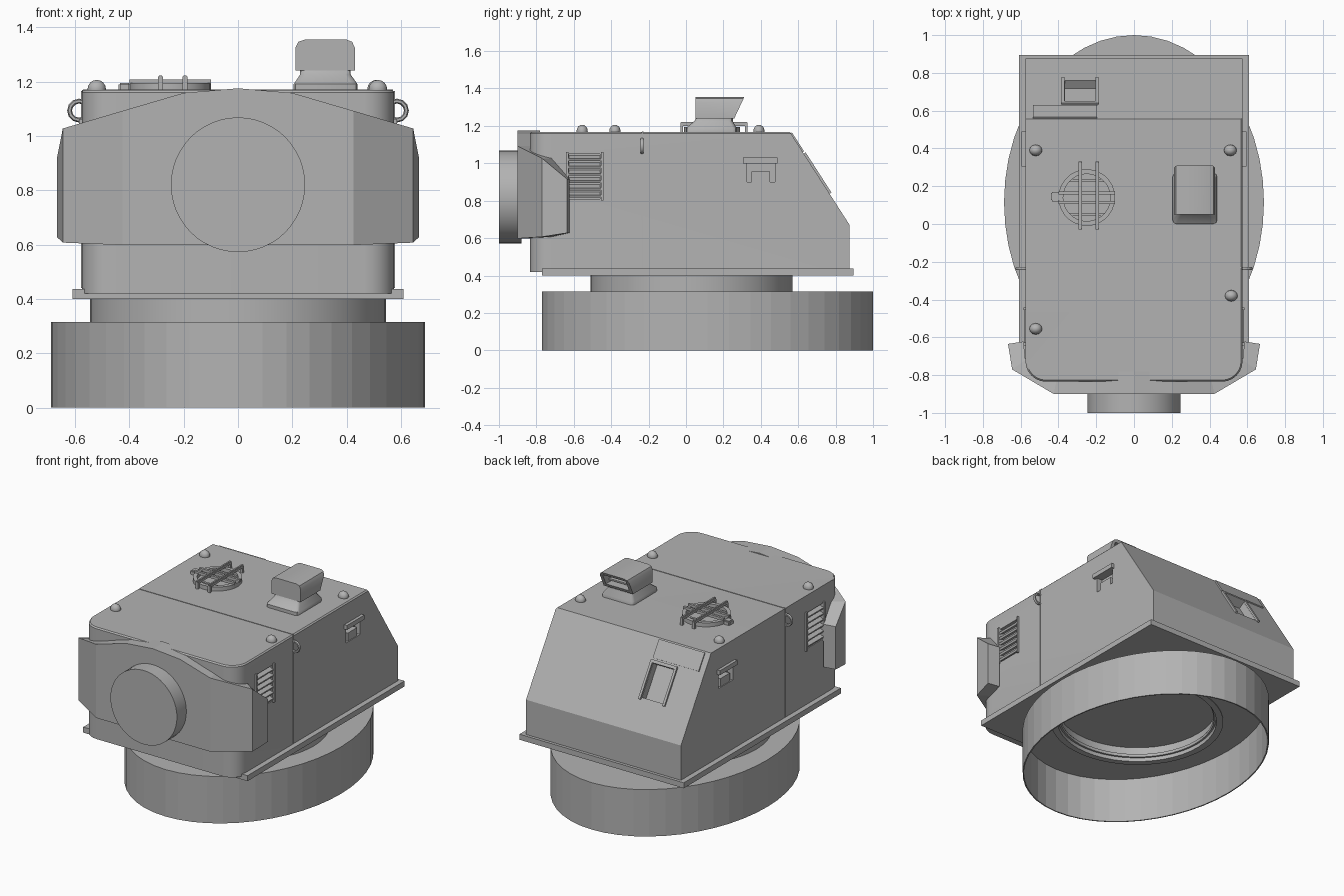
import bpy, bmesh, math
from mathutils import Vector, Matrix

if "Cube" in bpy.data.objects:
    bpy.data.objects.remove(bpy.data.objects["Cube"])

GREY = bpy.data.materials.new("armour grey")
GREY.diffuse_color = (0.45, 0.45, 0.45, 1)
GREY.use_nodes = True
GREY.node_tree.nodes["Principled BSDF"].inputs["Base Color"].default_value = GREY.diffuse_color


def finish(name, bm, smooth=None):
    bmesh.ops.recalc_face_normals(bm, faces=bm.faces)
    me = bpy.data.meshes.new(name)
    bm.to_mesh(me)
    bm.free()
    ob = bpy.data.objects.new(name, me)
    bpy.context.collection.objects.link(ob)
    me.materials.append(GREY)
    if smooth:
        bpy.ops.object.select_all(action='DESELECT')
        ob.select_set(True)
        bpy.context.view_layer.objects.active = ob
        bpy.ops.object.shade_smooth_by_angle(angle=math.radians(smooth))
    return ob


def box(name, x, y, z, rot=None, bevel=0):
    """Box from (min, max) pairs, optionally turned about its centre."""
    bm = bmesh.new()
    c = Vector([(a + b) / 2 for a, b in (x, y, z)])
    s = [b - a for a, b in (x, y, z)]
    m = Matrix.Translation(c) @ (rot or Matrix()).to_4x4() @ Matrix.Diagonal((*s, 1))
    bmesh.ops.create_cube(bm, size=1, matrix=m)
    if bevel:
        bmesh.ops.bevel(bm, geom=bm.edges[:], offset=bevel, segments=2, affect='EDGES')
    return finish(name, bm)


def loft(bm, rings, closed=False, caps=True):
    """Join equal-length rings of points with quads."""
    vs = [[bm.verts.new(p) for p in r] for r in rings]
    n = len(vs[0])
    pairs = list(zip(vs, vs[1:])) + ([(vs[-1], vs[0])] if closed else [])
    for a, b in pairs:
        for i in range(n):
            bm.faces.new((a[i], a[(i + 1) % n], b[(i + 1) % n], b[i]))
    if caps and not closed:
        bm.faces.new(vs[0])
        bm.faces.new(vs[-1])


def ellipse(rx, ry, cy, z, n=48):
    return [(rx * math.cos(2 * math.pi * i / n), cy + ry * math.sin(2 * math.pi * i / n), z) for i in range(n)]


def torus(name, centre, R, r, rot=None, n=20, k=6):
    bm = bmesh.new()
    m = rot or Matrix()
    rings = []
    for i in range(n):
        a = 2 * math.pi * i / n
        rings.append([Vector(centre) + m @ Vector(((R + r * math.cos(b)) * math.cos(a), (R + r * math.cos(b)) * math.sin(a), r * math.sin(b)))
                      for b in [2 * math.pi * j / k for j in range(k)]])
    loft(bm, rings, closed=True)
    return finish(name, bm, 60)


def cut(target, cutter):
    cutter.hide_render = True
    cutter.hide_set(True)
    mod = target.modifiers.new("cut", 'BOOLEAN')
    mod.operation, mod.solver, mod.object = 'DIFFERENCE', 'EXACT', cutter


# Hollow oval base skirt with a flat collar
bm = bmesh.new()
loft(bm, [ellipse(.688, .885, .115, 0), ellipse(.688, .885, .115, .315),
          ellipse(.53, .53, .03, .315), ellipse(.53, .53, .03, .305),
          ellipse(.68, .877, .115, .305), ellipse(.68, .877, .115, 0)], closed=True)
finish("base_skirt", bm)

# Neck ring and bearing race
bm = bmesh.new()
loft(bm, [ellipse(.545, .54, .03, .30), ellipse(.545, .54, .03, .41),
          ellipse(.50, .50, .03, .41), ellipse(.50, .50, .03, .30)], closed=True)
finish("neck_ring", bm, 30)
torus("bearing_race", (0, .03, .335), .492, .012, n=48)

# Flange under the body
box("lower_flange", (-.61, .61), (-.77, .895), (.40, .437))

# Body: side profile extruded across, front corners rounded
bm = bmesh.new()
prof = [(-.835, .42), (-.835, 1.168), (.555, 1.168), (.875, .67), (.875, .42)]
loft(bm, [[(x, y, z) for y, z in prof] for x in (-.575, .575)])
front = [e for e in bm.edges if all(v.co.y < -.8 for v in e.verts) and abs(e.verts[0].co.z - e.verts[1].co.z) > .5]
bmesh.ops.bevel(bm, geom=front, offset=.11, segments=6, affect='EDGES', profile=.5)
top = [e for e in bm.edges if all(v.co.z > 1.16 for v in e.verts) and len(e.link_faces) == 2 and min(v.co.y for v in e.verts) < .5]
bmesh.ops.bevel(bm, geom=top, offset=.008, segments=1, affect='EDGES')
body = finish("body", bm, 30)

# Side vision ports, louvres, lifting rings and seams
TURN = Matrix.Rotation(math.radians(90), 3, 'X')
for s, side in ((1, "right"), (-1, "left")):
    def sx(a, b):
        return tuple(sorted((s * a, s * b)))
    cut(body, box(side + "_port_cutter", sx(.535, .65), (.325, .475), (.90, 1.00)))
    box(side + "_port_hood", sx(.56, .595), (.305, .49), (1.00, 1.03))
    box(side + "_port_block", sx(.53, .57), (.35, .45), (.90, .955))
    cut(body, box(side + "_louvre_cutter", sx(.545, .65), (-.625, -.46), (.81, 1.05)))
    for i in range(6):
        z = .825 + i * .039
        box(side + "_louvre_slat", sx(.54, .582), (-.63, -.455), (z, z + .014),
            Matrix.Rotation(math.radians(25 * s), 3, 'Y'))
    for y in (-.642, -.455):
        box(side + "_louvre_edge", sx(.57, .586), (y, y + .014), (.80, 1.06))
    torus(side + "_lifting_ring", (s * .585, -.235, 1.093), .035, .009, TURN, 12)
    box(side + "_seam", sx(.57, .578), (-.239, -.231), (.44, 1.165))
box("roof_seam", (-.57, .57), (-.234, -.228), (1.16, 1.171))

# Sloped rear plate port
slope = Matrix.Rotation(-math.atan2(.498, .32), 3, 'X')
n = Vector((0, .841, .541))
p = Vector((-.285, .70, 1.168 - (.70 - .555) * 1.556))


def on_slope(name, dx, dv, half, depth, bevel=0):
    c = p + Vector((dx, .541 * dv, -.841 * dv)) + n * (depth[0] + depth[1]) / 2
    h = (half[0], half[1], (depth[1] - depth[0]) / 2)
    return box(name, *[(c[i] - h[i], c[i] + h[i]) for i in range(3)], slope, bevel)


cut(body, on_slope("rear_port_cutter", 0, 0, (.08, .11), (-.05, .05)))
for dx in (-.09, .09):
    on_slope("rear_port_edge", dx, 0, (.008, .125), (-.01, .012))
on_slope("rear_port_lip", 0, -.12, (.095, .01), (-.01, .012))
on_slope("rear_cover_plate", -.08, -.2, (.17, .06), (-.01, .008))

# Gun shield: cross-sections from side to side (outer x, y, z low, z high, inner x, y)
half = [(.0, -.9, .598, 1.175, 0, -.78), (.2, -.9, .598, 1.158, .2, -.78),
        (.425, -.9, .598, 1.092, .40, -.78), (.645, -.77, .607, 1.027, .575, -.72),
        (.667, -.635, .628, .915, .585, -.622)]
stations = [(-a, b, c, d, -e, f) for a, b, c, d, e, f in half[:0:-1]] + half
bm = bmesh.new()
loft(bm, [[(a, b, c), (a, b, d), (e, f, d), (e, f, c)] for a, b, c, d, e, f in stations])
finish("gun_shield", bm)

# Round gun mount
bm = bmesh.new()
loft(bm, [[(x, y, .82 + z) for x, z, _ in ellipse(.247, .248, 0, 0, 48)] for y in (-1, -.88)])
finish("gun_mount", bm, 30)


# Roof sight: flared foot, pinched neck and hood with a rear window
def rounded(x0, x1, y0, y1, z, r=.02):
    pts = []
    for cx, cy, a in ((x1 - r, y1 - r, 0), (x0 + r, y1 - r, 90), (x0 + r, y0 + r, 180), (x1 - r, y0 + r, 270)):
        pts += [(cx + r * math.cos(math.radians(a + t)), cy + r * math.sin(math.radians(a + t)), z) for t in (0, 45, 90)]
    return pts


bm = bmesh.new()
loft(bm, [rounded(.205, .44, 0, .27, 1.16), rounded(.205, .44, 0, .27, 1.19),
          rounded(.228, .415, .045, .25, 1.225), rounded(.228, .415, .055, .25, 1.245)])
finish("sight_foot", bm, 40)
bm = bmesh.new()
hood = [(.212, 1.24), (.212, 1.325), (.222, 1.346), (.245, 1.354), (.40, 1.354), (.42, 1.346), (.43, 1.325), (.43, 1.24)]
loft(bm, [[(x, .05, z) for x, z in hood], [(x, .258 + (z - 1.24) * .47, z) for x, z in hood]])
sight = finish("sight_hood", bm, 40)
cut(sight, box("sight_window_cutter", (.235, .407), (.20, .40), (1.26, 1.335)))
for z in (1.275, 1.30):
    box("sight_window_bar", (.23, .41), (.205, .235), (z, z + .01))

# Roof ventilator with crossed guard bars
bm = bmesh.new()
ring = [(.15, 1.16), (.15, 1.195), (.125, 1.195), (.125, 1.16)]
loft(bm, [[(x - .25, y, z) for x, y, z in ellipse(r, r, .14, h, 28)] for r, h in ring], closed=True)
finish("vent_ring", bm, 30)
for x in (-.285, -.195):
    box("vent_long_bar", (x - .009, x + .009), (-.03, .33), (1.20, 1.222), bevel=.004)
    for y in (-.03, .315):
        box("vent_bar_foot", (x - .009, x + .009), (y, y + .015), (1.16, 1.21))
for y in (.115, .165):
    box("vent_cross_bar", (-.40, -.10), (y - .008, y + .008), (1.19, 1.208))
for y in (.05, .23):
    box("vent_slat", (-.35, -.15), (y - .008, y + .008), (1.168, 1.185))
box("vent_hinge", (-.44, -.395), (.12, .17), (1.16, 1.195), bevel=.006)

# Lifting lugs on the roof
for x, y in ((-.52, .39), (.51, .39), (.515, -.38), (-.52, -.555)):
    bm = bmesh.new()
    bmesh.ops.create_uvsphere(bm, u_segments=12, v_segments=8, radius=1,
                              matrix=Matrix.Translation((x, y, 1.172)) @ Matrix.Diagonal((.034, .03, .034, 1)))
    finish("roof_lug", bm, 60)
